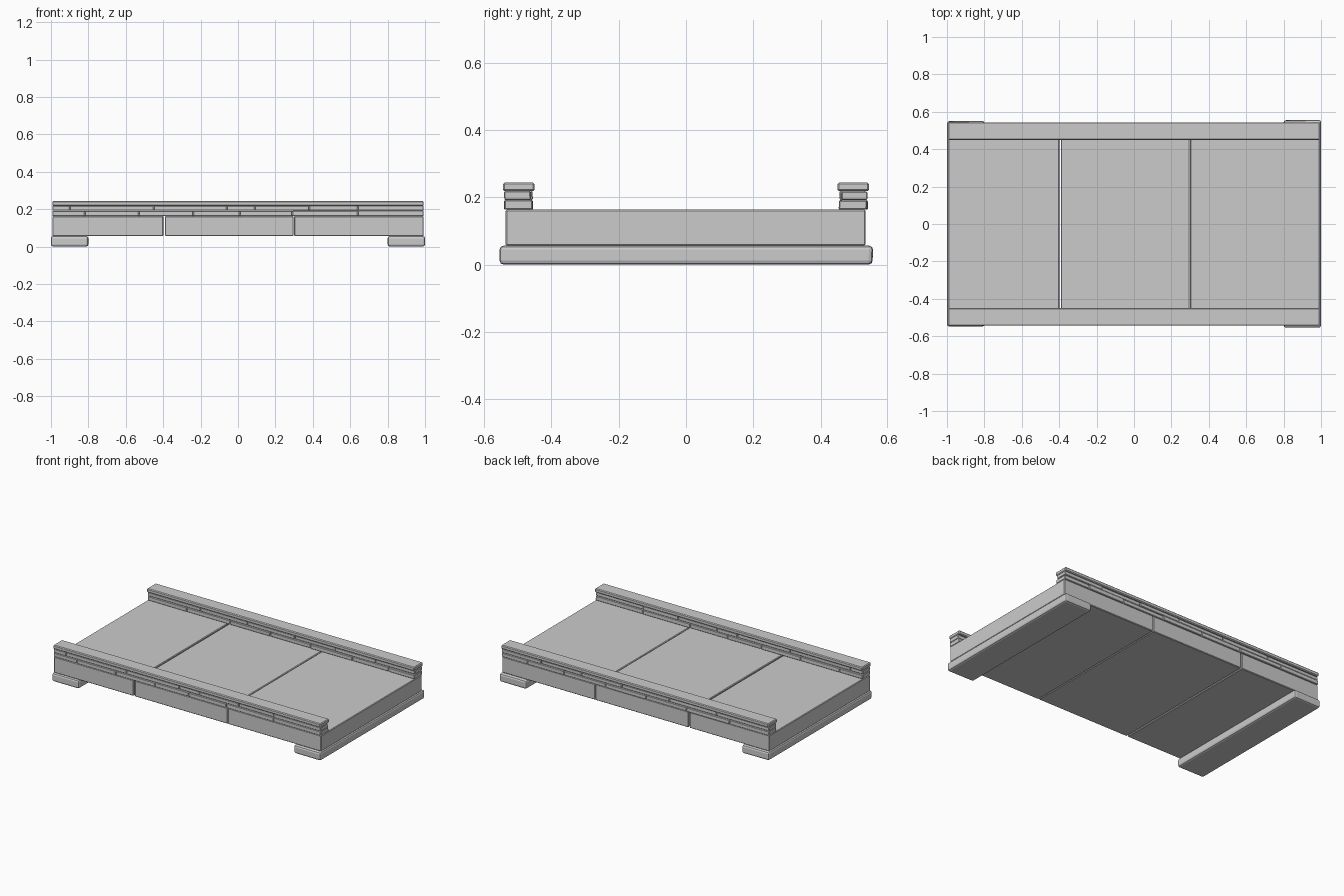
import bpy, bmesh, random
from mathutils import Vector

if "Cube" in bpy.data.objects:
    bpy.data.objects.remove(bpy.data.objects["Cube"])

random.seed(4)


def block(name, x, y, z, bevel=0.004, segments=1, jitter=0.0):
    """Bevelled stone block spanning the given (min, max) ranges."""
    bm = bmesh.new()
    bmesh.ops.create_cube(bm, size=1)
    for v in bm.verts:
        p = [r[0] + (c + 0.5) * (r[1] - r[0]) for c, r in zip(v.co, (x, y, z))]
        p[1] += random.uniform(-jitter, jitter)
        v.co = Vector(p)
    bmesh.ops.bevel(bm, geom=bm.edges[:], offset=bevel, segments=segments,
                    profile=0.5, affect='EDGES')
    mesh = bpy.data.meshes.new(name)
    bm.to_mesh(mesh)
    bm.free()
    ob = bpy.data.objects.new(name, mesh)
    bpy.context.collection.objects.link(ob)
    return ob


def course(name, splits, y, z):
    """Row of stones butted together at the split positions."""
    for i, (a, b) in enumerate(zip(splits, splits[1:])):
        dy = random.uniform(-0.003, 0.003)
        dz = random.uniform(0, 0.003)
        block(f"{name}_{i + 1}", (a + 0.001, b - 0.001), (y[0] + dy, y[1] + dy),
              (z[0], z[1] - dz), 0.003, 1, 0.001)


# Support beams under both ends
block("support_beam_left", (-1.0, -0.8), (-0.547, 0.55), (0, 0.056), 0.012, 2, 0.002)
block("support_beam_right", (0.8, 1.0), (-0.553, 0.555), (0, 0.056), 0.012, 2, 0.002)

# Three deck slabs
for i, (a, b) in enumerate([(-0.993, -0.399), (-0.391, 0.297), (0.300, 0.993)]):
    block(f"deck_slab_{i + 1}", (a, b), (-0.536, 0.534), (0.056, 0.163), 0.004)

# Parapet walls: two courses of stones and a long coping on each side
lower = {"front": [-0.993, -0.82, -0.53, -0.24, 0.01, 0.29, 0.64, 0.993],
         "back": [-0.993, -0.70, -0.38, -0.08, 0.22, 0.53, 0.80, 0.993]}
upper = {"front": [-0.993, -0.90, -0.45, -0.06, 0.09, 0.38, 0.64, 0.993],
         "back": [-0.993, -0.60, -0.25, 0.10, 0.40, 0.70, 0.993]}
for side, s in (("front", -1), ("back", 1)):
    course(f"parapet_lower_{side}", lower[side], sorted((s * 0.455, s * 0.538)), (0.163, 0.192))
    course(f"parapet_upper_{side}", upper[side], sorted((s * 0.459, s * 0.537)), (0.192, 0.219))
    block(f"parapet_coping_{side}", (-0.993, 0.993), sorted((s * 0.450, s * 0.544)),
          (0.218, 0.244), 0.005)
